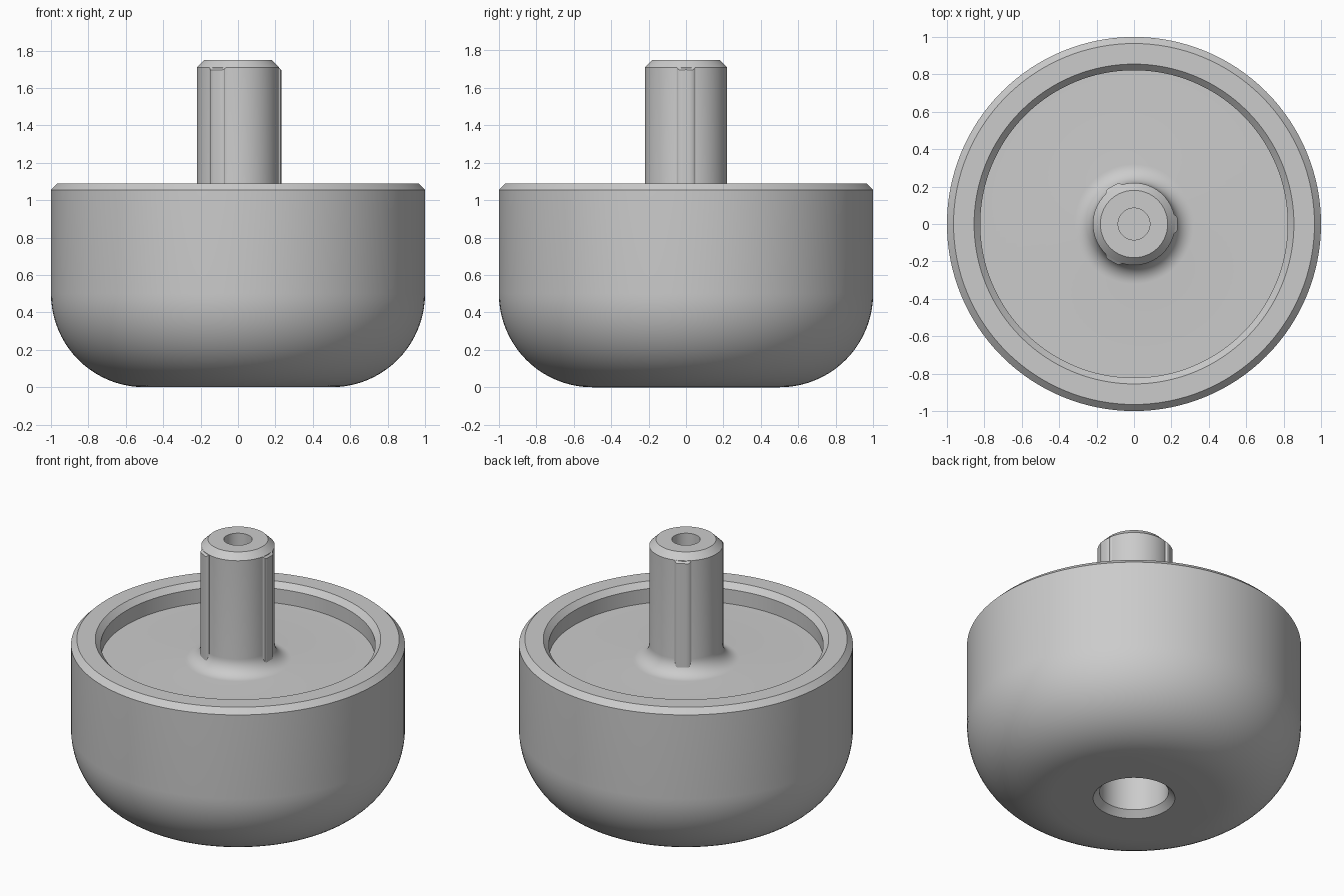
import bpy, bmesh, math

if "Cube" in bpy.data.objects:
    bpy.data.objects.remove(bpy.data.objects["Cube"])

grey = bpy.data.materials.new("light grey")
grey.diffuse_color = (0.6, 0.6, 0.6, 1)
grey.use_nodes = True
grey.node_tree.nodes["Principled BSDF"].inputs["Base Color"].default_value = grey.diffuse_color


def make_object(name, bm, angle):
    bmesh.ops.recalc_face_normals(bm, faces=bm.faces)
    me = bpy.data.meshes.new(name)
    bm.to_mesh(me)
    bm.free()
    me.materials.append(grey)
    ob = bpy.data.objects.new(name, me)
    bpy.context.collection.objects.link(ob)
    bpy.ops.object.select_all(action='DESELECT')
    ob.select_set(True)
    bpy.context.view_layer.objects.active = ob
    bpy.ops.object.shade_smooth_by_angle(angle=math.radians(angle))
    return ob


def arc(cx, cz, r, a0, a1, n):
    """Points of an arc in the (radius, height) plane, angles in degrees."""
    steps = [math.radians(a0 + (a1 - a0) * i / n) for i in range(n + 1)]
    return [(cx + r * math.cos(a), cz + r * math.sin(a)) for a in steps]


def lathe(name, profile, sides=128):
    bm = bmesh.new()
    vs = [bm.verts.new((r, 0, z)) for r, z in profile]
    edges = [bm.edges.new(p) for p in zip(vs, vs[1:])]
    bmesh.ops.spin(bm, geom=vs + edges, cent=(0, 0, 0), axis=(0, 0, 1),
                   angle=2 * math.pi, steps=sides, use_duplicate=False)
    bmesh.ops.remove_doubles(bm, verts=bm.verts, dist=0.0005)
    return make_object(name, bm, 25)


FLOOR = 0.96

# Knob: countersunk bottom bore, rounded bowl, rim, recessed floor, hollow shaft
profile = [(0, 0.6), (0.207, 0.6), (0.207, 0.04), (0.245, 0)]
profile += arc(0.5, 0.5, 0.5, -90, 0, 20)
profile += [(1, 1.055), (0.965, 1.09), (0.855, 1.09), (0.822, 1.055), (0.822, FLOOR)]
profile += arc(0.32, FLOOR + 0.1, 0.1, 270, 180, 10)
profile += [(0.22, 1.71), (0.18, 1.75), (0.085, 1.75), (0.085, 1.3), (0, 1.3)]
lathe("knob_body_and_shaft", profile)

# Three rounded ribs along the shaft, their tops following the shaft chamfer
half = [(0.195, 0.052), (0.215, 0.052), (0.219, 0.046), (0.226, 0.043),
        (0.231, 0.036), (0.233, 0.018)]
section = half + [(0.233, 0)] + [(x, -y) for x, y in reversed(half)]
for k in range(3):
    turn = math.radians(120 * k)
    c, s = math.cos(turn), math.sin(turn)
    bm = bmesh.new()
    low, high = [], []
    for x, y in section:
        px, py = x * c - y * s, x * s + y * c
        low.append(bm.verts.new((px, py, FLOOR)))
        high.append(bm.verts.new((px, py, 1.75 - (math.hypot(x, y) - 0.18))))
    bm.faces.new(low)
    bm.faces.new(high)
    n = len(section)
    for i in range(n):
        j = (i + 1) % n
        bm.faces.new((low[i], low[j], high[j], high[i]))
    make_object(f"shaft_rib_{k + 1}", bm, 30)
